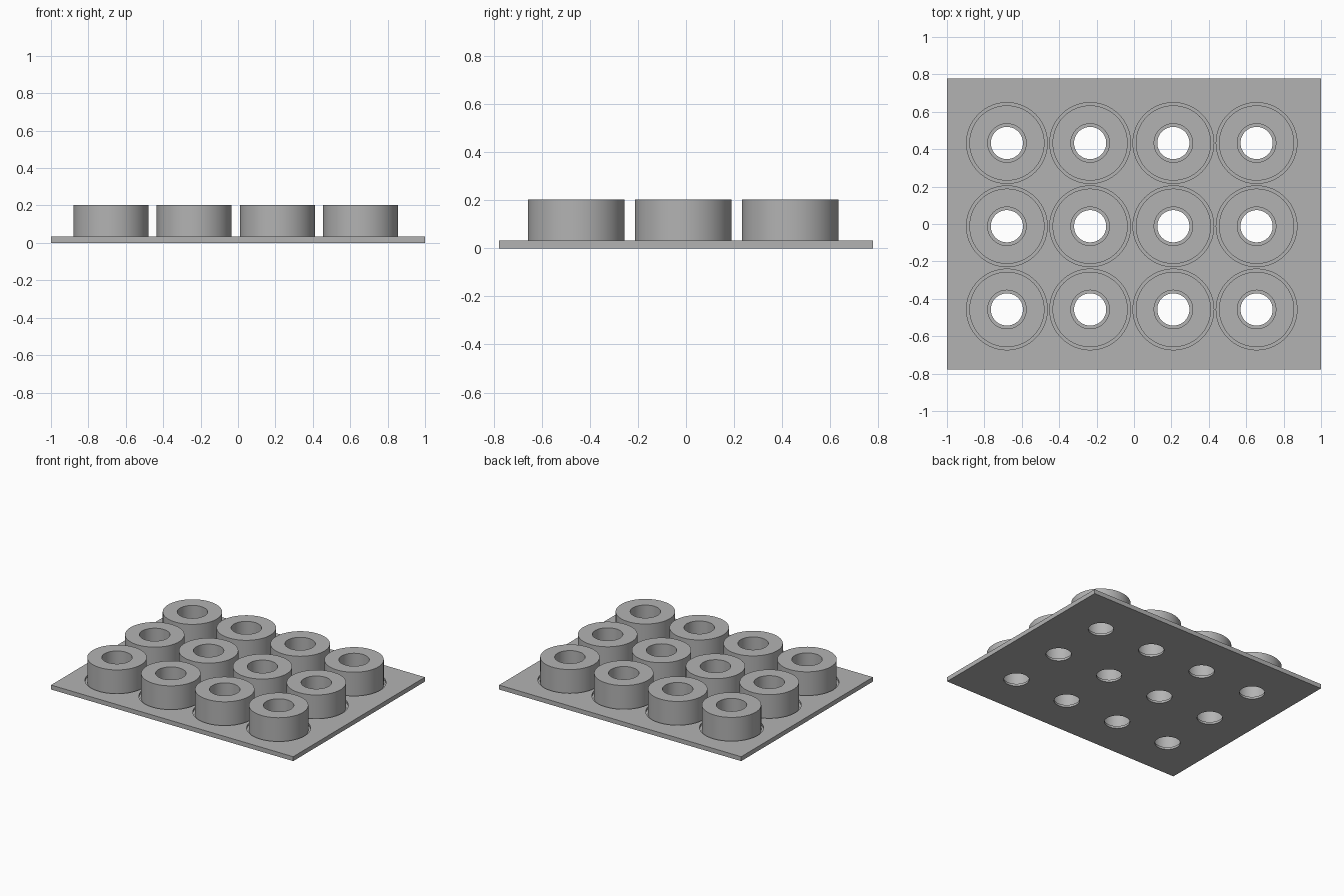
import bpy, bmesh, math
from mathutils import Matrix, Vector

if "Cube" in bpy.data.objects:
    bpy.data.objects.remove(bpy.data.objects["Cube"])

# Main dimensions
HALF_X, HALF_Y, PLATE_TOP = 1.0, 0.777, 0.033
POCKET_FLOOR, RING_TOP = 0.017, 0.203
PITCH, OFFSET = 0.445, -0.012
RING_R, BORE_R, POCKET_R, HOLE_R = 0.201, 0.103, 0.216, 0.086
SIDES = 64

centres = [(OFFSET + (i - 1.5) * PITCH, OFFSET + (j - 1) * PITCH)
           for j in range(3) for i in range(4)]

grey = bpy.data.materials.new("plain grey")
grey.use_nodes = True
colour = (0.45, 0.45, 0.45, 1)
grey.diffuse_color = colour
grey.node_tree.nodes["Principled BSDF"].inputs["Base Color"].default_value = colour


def make_object(name, bm):
    mesh = bpy.data.meshes.new(name)
    bmesh.ops.recalc_face_normals(bm, faces=bm.faces)
    bm.to_mesh(mesh)
    bm.free()
    mesh.materials.append(grey)
    obj = bpy.data.objects.new(name, mesh)
    bpy.context.collection.objects.link(obj)
    return obj


def cylinders(name, radius, bottom, top):
    """One closed cylinder at every centre of the grid."""
    bm = bmesh.new()
    for x, y in centres:
        bmesh.ops.create_cone(
            bm, cap_ends=True, segments=SIDES, radius1=radius, radius2=radius,
            depth=top - bottom,
            matrix=Matrix.Translation((x, y, (top + bottom) / 2)))
    return make_object(name, bm)


def smooth(obj):
    bpy.ops.object.select_all(action="DESELECT")
    obj.select_set(True)
    bpy.context.view_layer.objects.active = obj
    bpy.ops.object.shade_smooth_by_angle(angle=math.radians(30))


# Base plate with shallow pockets and through holes
bm = bmesh.new()
bmesh.ops.create_cube(bm, size=1, matrix=Matrix.Translation((0, 0, PLATE_TOP / 2))
                      @ Matrix.Diagonal((2 * HALF_X, 2 * HALF_Y, PLATE_TOP, 1)))
plate = make_object("base_plate", bm)
cutters = [cylinders("pocket_cutter", POCKET_R, POCKET_FLOOR, 0.1),
           cylinders("hole_cutter", HOLE_R, -0.1, 0.1)]
for cutter in cutters:
    cutter.hide_render = True
    mod = plate.modifiers.new(cutter.name, "BOOLEAN")
    mod.operation = "DIFFERENCE"
    mod.solver = "EXACT"
    mod.object = cutter
bpy.context.view_layer.objects.active = plate
for mod in list(plate.modifiers):
    bpy.ops.object.modifier_apply(modifier=mod.name)
for cutter in cutters:
    bpy.data.objects.remove(cutter)
smooth(plate)

# Thick rings standing in the pockets, spun from a rectangular section
bm = bmesh.new()
section = [(BORE_R, POCKET_FLOOR), (RING_R, POCKET_FLOOR),
           (RING_R, RING_TOP), (BORE_R, RING_TOP)]
face = bm.faces.new([bm.verts.new((r, 0, z)) for r, z in section])
edges = list(face.edges)
bmesh.ops.delete(bm, geom=[face], context="FACES_ONLY")
bmesh.ops.spin(bm, geom=list(bm.verts) + edges, cent=(0, 0, 0), axis=(0, 0, 1),
               angle=math.tau, steps=SIDES, use_merge=False)
bmesh.ops.remove_doubles(bm, verts=bm.verts, dist=0.0005)
first = make_object("ring", bm)
smooth(first)
for index, (x, y) in enumerate(centres):
    ring = first if index == 0 else first.copy()
    if index:
        bpy.context.collection.objects.link(ring)
    ring.name = f"ring_{index + 1}"
    ring.location = Vector((x, y, 0))
